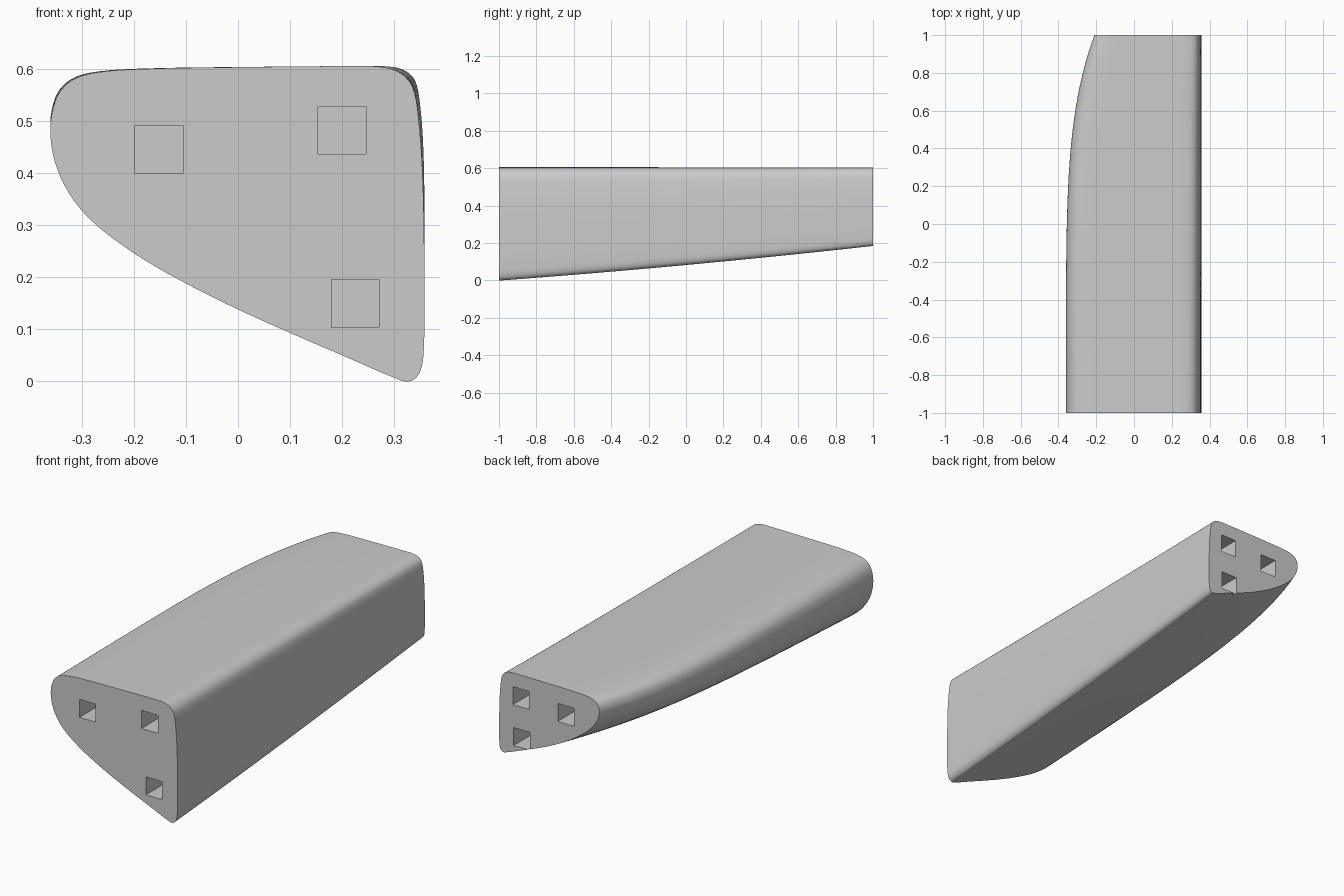
import bpy, bmesh
from mathutils import Vector

if "Cube" in bpy.data.objects:
    bpy.data.objects.remove(bpy.data.objects["Cube"])

RIGHT, TOP = 0.358, 0.605      # fixed long edge that the taper shrinks towards
RINGS, STEPS = 32, 5

# Cross-section at the wide end, as a closed curve through (x, z)
PROFILE = [(0, .603), (.2, .605), (.27, .604), (.31, .593), (.335, .565),
           (.347, .5), (.355, .38), (.358, .2), (.357, .07), (.35, .02),
           (.33, 0), (.3, .007), (.2, .05), (.1, .093), (0, .138),
           (-.1, .188), (-.2, .246), (-.29, .317), (-.34, .39),
           (-.36, .47), (-.35, .54), (-.32, .577), (-.27, .593), (-.17, .6)]


def smooth_loop(points, steps):
    """Closed centripetal-free spline through the points, resampled."""
    pts = [Vector(p) for p in points]
    n, out = len(pts), []
    for i in range(n):
        a, b, c, d = (pts[(i + k) % n] for k in (-1, 0, 1, 2))
        span = (c - b).length
        ta = (c - a).normalized() * span
        tb = (d - b).normalized() * span
        for s in range(steps):
            t = s / steps
            h = t * t * (3 - 2 * t)
            out.append(b * (1 - h) + c * h + ta * t * (1 - t) ** 2
                       - tb * t * t * (1 - t))
    return out


def tapered(p, t):
    """Section point at t along the length: late nose taper, steady rise."""
    reach, depth = RIGHT - p.x, TOP - p.y
    u = reach / (RIGHT + .36)
    rise = (.8 * t + .2 * t * t) * (.306 + .13 * u ** 4)
    return (RIGHT - reach * (1 - .21 * t ** 5), 2 * t - 1, TOP - depth * (1 - rise))


def finish(name, bm):
    bmesh.ops.recalc_face_normals(bm, faces=bm.faces)
    mesh = bpy.data.meshes.new(name)
    bm.to_mesh(mesh)
    bm.free()
    obj = bpy.data.objects.new(name, mesh)
    bpy.context.collection.objects.link(obj)
    return obj


# Lofted body
bm = bmesh.new()
outline = smooth_loop(PROFILE, STEPS)
rings = [[bm.verts.new(tapered(p, i / RINGS)) for p in outline]
         for i in range(RINGS + 1)]
for r0, r1 in zip(rings, rings[1:]):
    for j in range(len(outline)):
        k = (j + 1) % len(outline)
        bm.faces.new((r0[j], r0[k], r1[k], r1[j]))
bm.faces.new(rings[0])
bm.faces.new(rings[-1])
body = finish("tapered_body", bm)

grey = bpy.data.materials.new("plain grey")
grey.use_nodes = True
colour = (.6, .6, .6, 1)
grey.diffuse_color = colour
grey.node_tree.nodes["Principled BSDF"].inputs["Base Color"].default_value = colour
body.data.materials.append(grey)

# Square blind sockets in both ends
SOCKETS = {-1: [(-.152, .445), (.2, .482), (.225, .149)],
           1: [(-.02, .47), (.234, .488), (.23, .28)]}
SIZE, DEPTH = .092, .25
bm = bmesh.new()
for end, centres in SOCKETS.items():
    for x, z in centres:
        cube = bmesh.ops.create_cube(bm, size=1)["verts"]
        bmesh.ops.scale(bm, verts=cube, vec=(SIZE, 2 * DEPTH, SIZE))
        bmesh.ops.translate(bm, verts=cube, vec=(x, end, z))
cutter = finish("socket_cutter", bm)
cutter.data.materials.append(grey)
cutter.hide_render = True

cut = body.modifiers.new("sockets", "BOOLEAN")
cut.operation, cut.solver, cut.object = "DIFFERENCE", "EXACT", cutter
bpy.ops.object.select_all(action="DESELECT")
bpy.context.view_layer.objects.active = body
body.select_set(True)
bpy.ops.object.modifier_apply(modifier=cut.name)
bpy.data.objects.remove(cutter)
bpy.ops.object.shade_smooth_by_angle(angle=.6)
